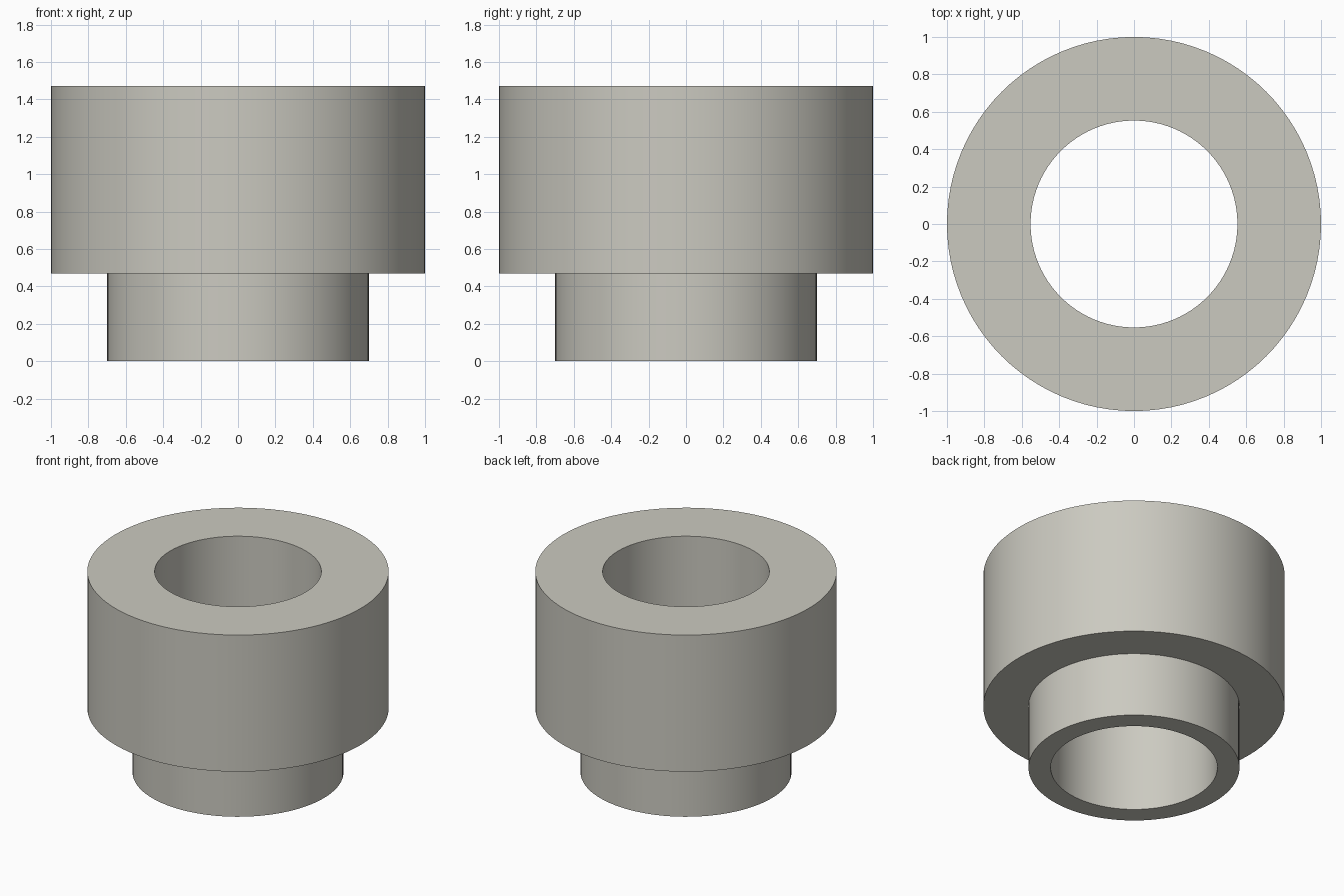
import bpy
import bmesh
import math
from mathutils import Matrix, Vector

cube = bpy.data.objects.get("Cube")
if cube:
    bpy.data.objects.remove(cube, do_unlink=True)

SEGMENTS = 96
OUTER, NECK, BORE = 1.0, 0.70, 0.553
STEP, TOP = 0.47, 1.47

# Warm grey material
grey = bpy.data.materials.new("warm_grey")
grey.use_nodes = True
colour = (0.60, 0.59, 0.53, 1)
grey.diffuse_color = colour
grey.node_tree.nodes["Principled BSDF"].inputs["Base Color"].default_value = colour

# Closed cross-section of the stepped bushing: neck, wide collar, through bore
profile = [(BORE, 0), (NECK, 0), (NECK, STEP), (OUTER, STEP), (OUTER, TOP), (BORE, TOP)]

# Revolve the section about the z axis
bm = bmesh.new()
verts = [bm.verts.new((r, 0, z)) for r, z in profile]
edges = [bm.edges.new((verts[i - 1], verts[i])) for i in range(len(verts))]
bmesh.ops.spin(bm, geom=verts + edges, cent=(0, 0, 0), axis=(0, 0, 1),
               angle=math.tau, steps=SEGMENTS)
bmesh.ops.remove_doubles(bm, verts=bm.verts, dist=0.0001)
bmesh.ops.recalc_face_normals(bm, faces=bm.faces)

mesh = bpy.data.meshes.new("stepped_bushing")
bm.to_mesh(mesh)
bm.free()
mesh.materials.append(grey)
bushing = bpy.data.objects.new("stepped_bushing", mesh)
bpy.context.collection.objects.link(bushing)

# Smooth walls, sharp rims
bpy.ops.object.select_all(action="DESELECT")
bushing.select_set(True)
bpy.context.view_layer.objects.active = bushing
bpy.ops.object.shade_smooth_by_angle(angle=math.radians(30))
